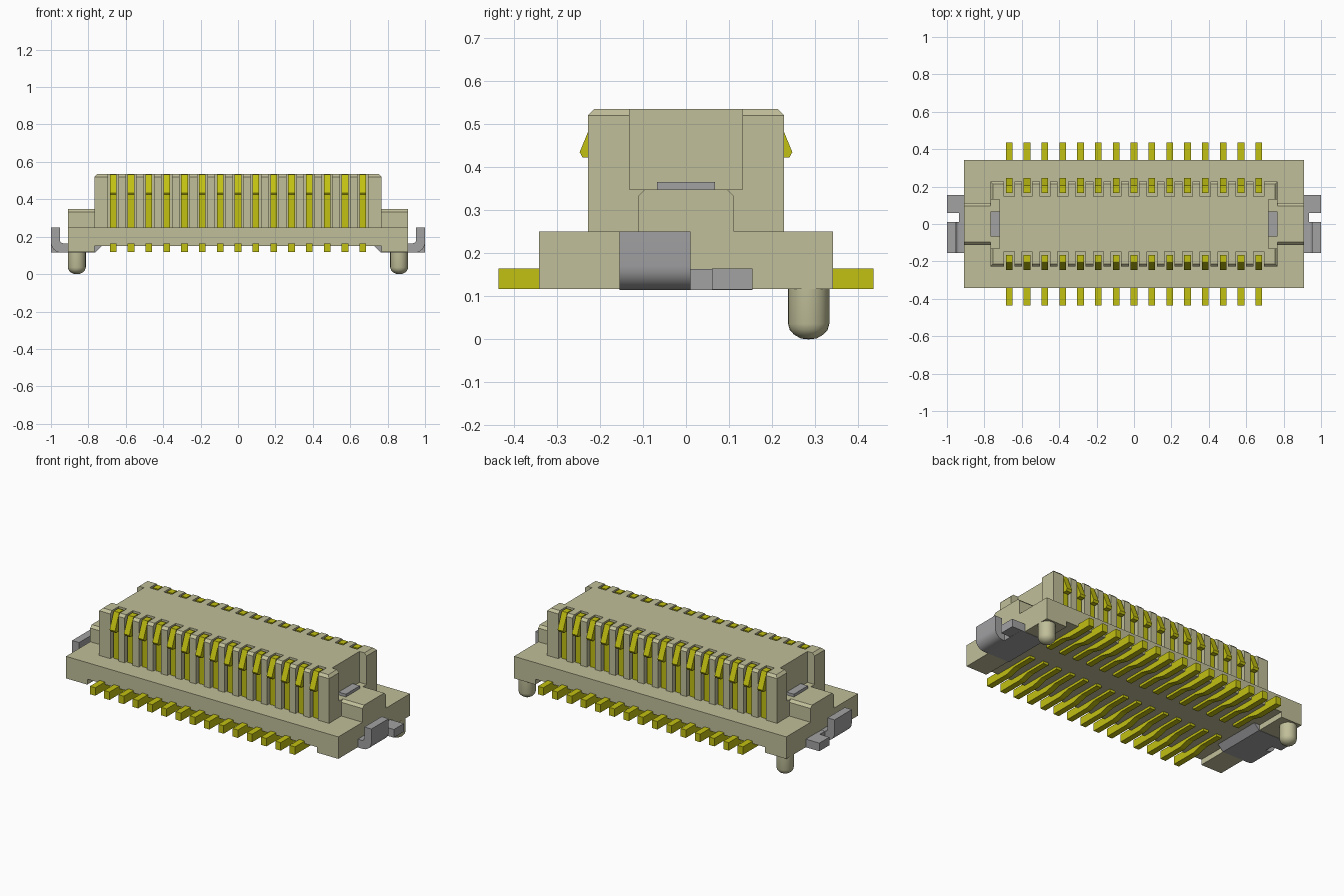
import bpy, bmesh, math
from mathutils import Vector

cube = bpy.data.objects.get("Cube")
if cube:
    bpy.data.objects.remove(cube, do_unlink=True)


def material(name, rgb):
    m = bpy.data.materials.new(name)
    m.use_nodes = True
    m.diffuse_color = (*rgb, 1)
    m.node_tree.nodes["Principled BSDF"].inputs["Base Color"].default_value = (*rgb, 1)
    return m


BEIGE = material("beige_plastic", (0.53, 0.52, 0.32))
GOLD = material("yellow_contact", (0.54, 0.53, 0.006))
GREY = material("grey_metal", (0.36, 0.36, 0.37))


def prism(bm, pts, axis, a, b):
    """Extrude a 2D outline along an axis: x takes (y, z), y takes (x, z)."""
    def place(p, t):
        return (t, p[0], p[1]) if axis == "x" else (p[0], t, p[1])
    lo = [bm.verts.new(place(p, a)) for p in pts]
    hi = [bm.verts.new(place(p, b)) for p in pts]
    n = len(pts)
    bm.faces.new(lo)
    bm.faces.new(hi[::-1])
    for i in range(n):
        j = (i + 1) % n
        bm.faces.new((lo[i], hi[i], hi[j], lo[j]))


def box(bm, x0, x1, y0, y1, z0, z1):
    prism(bm, [(x0, z0), (x1, z0), (x1, z1), (x0, z1)], "y", y0, y1)


def finish(bm, name, mat):
    bmesh.ops.recalc_face_normals(bm, faces=bm.faces[:])
    me = bpy.data.meshes.new(name)
    bm.to_mesh(me)
    bm.free()
    me.materials.append(mat)
    ob = bpy.data.objects.new(name, me)
    bpy.context.collection.objects.link(ob)
    return ob


def smooth(ob):
    bpy.ops.object.select_all(action="DESELECT")
    ob.select_set(True)
    bpy.context.view_layer.objects.active = ob
    bpy.ops.object.shade_smooth_by_angle(angle=math.radians(35))


BOTTOM = 0.117
COUNT, PITCH = 15, 0.0953
XS = [(i - (COUNT - 1) / 2) * PITCH for i in range(COUNT)]

# Base flange with a foot at each end
bm = bmesh.new()
prism(bm, [(-0.91, BOTTOM), (-0.768, BOTTOM), (-0.768, 0.15), (0.768, 0.15),
           (0.768, BOTTOM), (0.91, BOTTOM), (0.91, 0.25), (-0.91, 0.25)],
      "y", -0.342, 0.342)
finish(bm, "base", BEIGE)

# Raised housing with chamfered top rim
bm = bmesh.new()
box(bm, -0.768, 0.768, -0.228, 0.228, 0.2, 0.535)
rim = [e for e in bm.edges if all(v.co.z > 0.5 for v in e.verts)]
bmesh.ops.bevel(bm, geom=rim, offset=0.015, segments=1, affect="EDGES")
housing = finish(bm, "housing", BEIGE)

# Contact slots and end notches cut from the housing
bm = bmesh.new()
for s in (-1, 1):
    for x in XS:
        y0, y1 = sorted((s * 0.148, s * 0.3))
        box(bm, x - 0.027, x + 0.027, y0, y1, 0.1, 0.6)
    x0, x1 = sorted((s * 0.72, s * 0.85))
    box(bm, x0, x1, -0.131, 0.131, 0.348, 0.6)
cutter = finish(bm, "slot_cutter", BEIGE)
cutter.hide_render = True
mod = housing.modifiers.new("slots", "BOOLEAN")
mod.operation, mod.solver, mod.object = "DIFFERENCE", "EXACT", cutter
bpy.context.view_layer.update()
cut_mesh = bpy.data.meshes.new_from_object(
    housing.evaluated_get(bpy.context.evaluated_depsgraph_get()))
housing.modifiers.clear()
housing.data = cut_mesh
bpy.data.objects.remove(cutter, do_unlink=True)

# Rows of spring contacts and solder leads
SPRING = [(0.165, 0.24), (0.165, 0.532), (0.207, 0.532), (0.247, 0.435),
          (0.24, 0.422), (0.212, 0.422), (0.212, 0.24)]
LEAD = [(0.435, BOTTOM), (0.435, 0.165), (0.07, 0.165), (0.07, 0.135),
        (0.2, 0.135), (0.27, BOTTOM)]
for s, side in ((-1, "front"), (1, "back")):
    for part, outline in (("contacts", SPRING), ("leads", LEAD)):
        bm = bmesh.new()
        for x in XS:
            prism(bm, [(s * y, z) for y, z in outline], "x", x - 0.018, x + 0.018)
        finish(bm, f"{side}_{part}", GOLD)

# Hooked tab outline, bent upward with a rounded outer corner
arc = [(0.945 + 0.055 * math.sin(a), 0.17 - 0.055 * math.cos(a))
       for a in [math.radians(15 * i) for i in range(7)]]
inner = [(0.935 + 0.018 * math.sin(a), 0.183 - 0.018 * math.cos(a))
         for a in [math.radians(22.5 * i) for i in range(4, -1, -1)]]
HOOK = [(0.9, 0.115)] + arc + [(1.0, 0.25), (0.953, 0.25)] + inner + [(0.9, 0.165)]

for s, side in ((1, "left"), (-1, "right")):
    # Chamfered block at the end of the housing
    bm = bmesh.new()
    x0, x1 = sorted((s * 0.76, s * 0.91))
    prism(bm, [(-0.111, 0.24), (0.111, 0.24), (0.111, 0.333), (0.096, 0.348),
               (-0.096, 0.348), (-0.111, 0.333)], "x", x0, x1)
    finish(bm, f"{side}_end_block", BEIGE)

    # Small metal latch in the notch
    bm = bmesh.new()
    x0, x1 = sorted((s * 0.715, s * 0.768))
    box(bm, x0, x1, -0.067, 0.067, 0.33, 0.365)
    finish(bm, f"{side}_latch", GREY)

    # Metal hold-down: plate, flat tab and hooked tab
    bm = bmesh.new()
    prism(bm, [(s * x, z) for x, z in
               [(0.73, 0.15), (0.765, 0.115), (0.935, 0.115), (0.935, 0.164), (0.73, 0.164)]],
          "y", -0.154, 0.154)
    x0, x1 = sorted((s * 0.9, s * 1.0))
    box(bm, x0, x1, 0.06, 0.155, 0.116, 0.165)
    prism(bm, [(s * x, z) for x, z in HOOK], "y", -0.155, 0.01)
    smooth(finish(bm, f"{side}_hold_down", GREY))

    # Round-ended locating peg
    bm = bmesh.new()
    profile = [(0.0, 0.0), (0.018, 0.002), (0.034, 0.011), (0.044, 0.022),
               (0.048, 0.036), (0.048, 0.13), (0.0, 0.13)]
    vs = [bm.verts.new((r, 0, z)) for r, z in profile]
    es = [bm.edges.new(p) for p in zip(vs, vs[1:])]
    bmesh.ops.spin(bm, geom=vs + es, cent=(0, 0, 0), axis=(0, 0, 1),
                   angle=2 * math.pi, steps=24)
    bmesh.ops.remove_doubles(bm, verts=bm.verts[:], dist=0.0001)
    bmesh.ops.translate(bm, verts=bm.verts[:], vec=Vector((s * 0.862, 0.285, 0)))
    smooth(finish(bm, f"{side}_peg", BEIGE))
